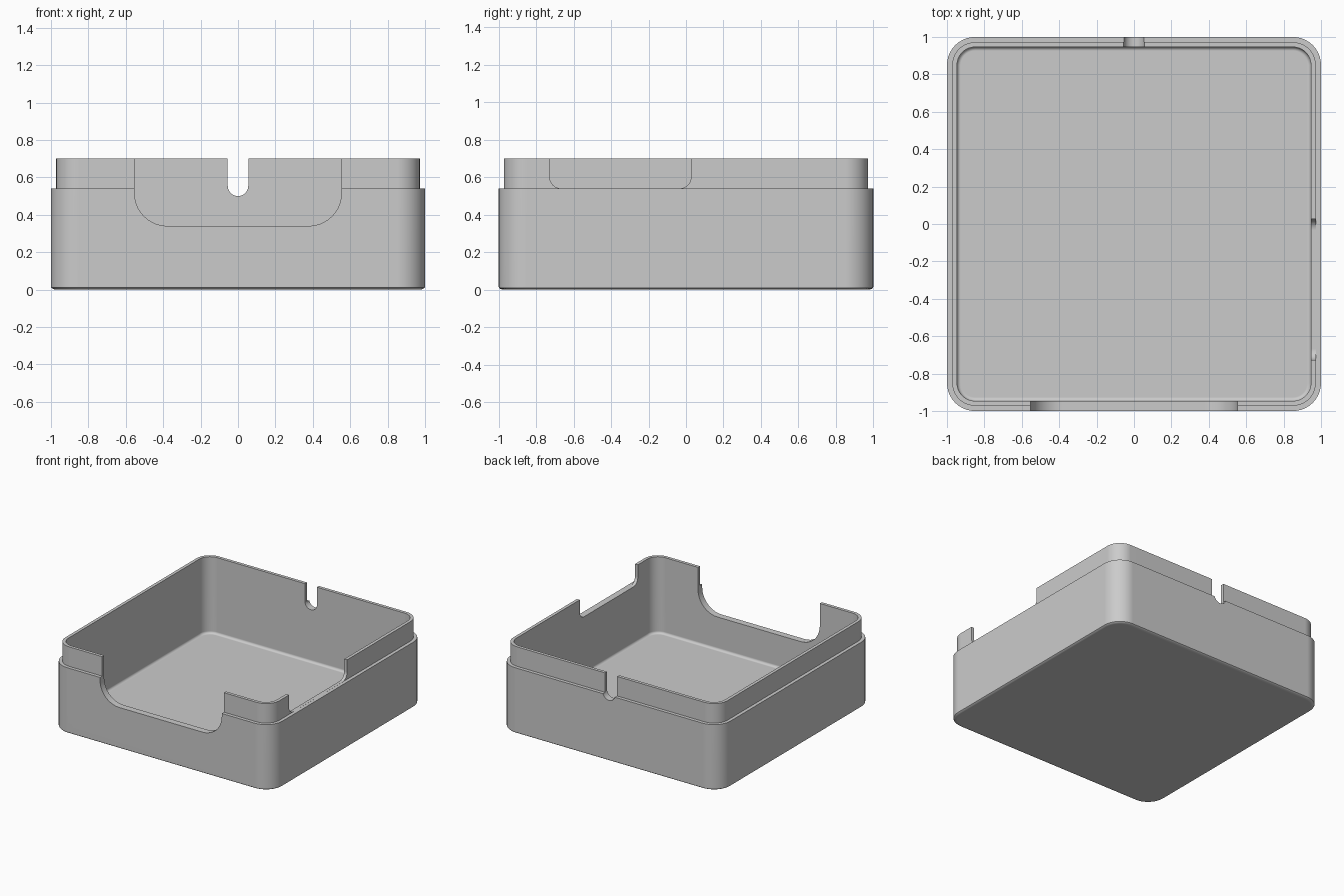
import bpy, bmesh
from math import pi, cos, sin

cube = bpy.data.objects.get("Cube")
if cube:
    bpy.data.objects.remove(cube)

HALF, CORNER = 1.0, 0.15          # outer wall and its corner radius
LIP, INNER = 0.972, 0.946         # lip outside and cavity half sizes
LEDGE, TOP, FLOOR = 0.54, 0.70, 0.07

grey = bpy.data.materials.new("plain grey")
grey.use_nodes = True
grey.diffuse_color = (0.6, 0.6, 0.6, 1)
grey.node_tree.nodes["Principled BSDF"].inputs["Base Color"].default_value = (0.6, 0.6, 0.6, 1)


def add_object(name, bm):
    bmesh.ops.recalc_face_normals(bm, faces=bm.faces)
    mesh = bpy.data.meshes.new(name)
    bm.to_mesh(mesh)
    bm.free()
    mesh.materials.append(grey)
    obj = bpy.data.objects.new(name, mesh)
    bpy.context.collection.objects.link(obj)
    return obj


def rounded_square(half, z, steps=10):
    """Ring of points; corners stay concentric with the outer wall."""
    r = CORNER - (HALF - half)
    c = half - r
    points = []
    for quarter, (sx, sy) in enumerate([(1, 1), (-1, 1), (-1, -1), (1, -1)]):
        for i in range(steps + 1):
            a = (quarter + i / steps) * pi / 2
            points.append((sx * c + r * cos(a), sy * c + r * sin(a), z))
    return points


def fillet(wall, base, width, height, steps=4):
    """Half sizes and heights of a rounded edge from base up to wall."""
    angles = [i / steps * pi / 2 for i in range(steps + 1)]
    return [(wall - width * (1 - sin(a)), base + height * (1 - cos(a))) for a in angles]


def cutter(name, half_width, bottom, radius, steps=10):
    """U-shaped prism in x and z, extruded along y around the origin."""
    arc = [i / steps * pi / 2 for i in range(steps + 1)]
    right = [(half_width - radius * (1 - sin(a)), bottom + radius * (1 - cos(a))) for a in arc]
    right.append((half_width, 0.9))
    left = [(-x, z) for x, z in reversed(right)]
    if abs(left[-1][0] - right[0][0]) < 1e-5:
        left.pop()
    bm = bmesh.new()
    face = bm.faces.new([bm.verts.new((x, -0.1, z)) for x, z in right + left])
    ext = bmesh.ops.extrude_face_region(bm, geom=[face])
    moved = [v for v in ext["geom"] if isinstance(v, bmesh.types.BMVert)]
    bmesh.ops.translate(bm, verts=moved, vec=(0, 0.2, 0))
    obj = add_object(name, bm)
    obj.hide_render = True
    return obj


# Open box with a stepped lip: outside going up, then the cavity going down
profile = fillet(HALF, 0, 0.03, 0.016)
profile += [(HALF, LEDGE), (LIP, LEDGE), (LIP, TOP), (INNER, TOP)]
profile += reversed(fillet(INNER, FLOOR, 0.02, 0.02))
bm = bmesh.new()
rings = [[bm.verts.new(p) for p in rounded_square(h, z)] for h, z in profile]
for low, high in zip(rings, rings[1:]):
    for i in range(len(low)):
        j = (i + 1) % len(low)
        bm.faces.new((low[i], low[j], high[j], high[i]))
bm.faces.new(rings[0])
bm.faces.new(rings[-1])
box = add_object("box_body", bm)

# Wide front opening, shallow side opening and narrow cable slot at the back
front = cutter("front_opening_cutter", 0.553, 0.34, 0.175)
front.location = (0, -1, 0)
side = cutter("side_opening_cutter", 0.377, LEDGE + 0.0005, 0.06)
side.location = (1, -0.35, 0)
side.rotation_euler.z = pi / 2
slot = cutter("back_slot_cutter", 0.055, 0.50, 0.055)
slot.location = (0, 1, 0)

bpy.ops.object.select_all(action="DESELECT")
bpy.context.view_layer.objects.active = box
box.select_set(True)
for tool in (front, side, slot):
    mod = box.modifiers.new(tool.name, "BOOLEAN")
    mod.operation = "DIFFERENCE"
    mod.solver = "EXACT"
    mod.object = tool
    bpy.ops.object.modifier_apply(modifier=mod.name)
for tool in (front, side, slot):
    bpy.data.objects.remove(tool)

# Smooth rounded corners, crisp rims, flat walls
bpy.ops.object.shade_smooth_by_angle()
normals = box.modifiers.new("flat_walls", "WEIGHTED_NORMAL")
normals.keep_sharp = True
